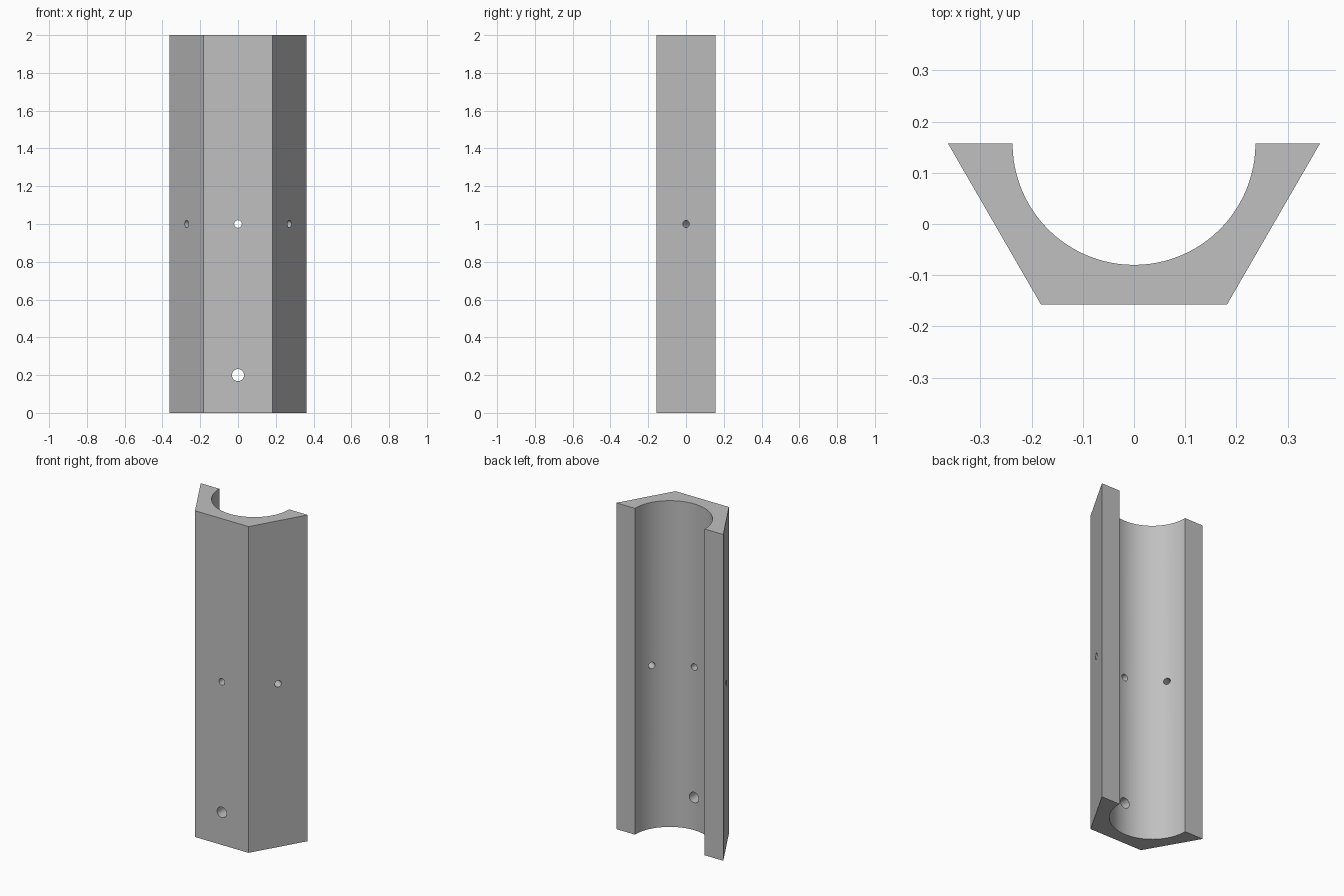
import bpy, bmesh
from math import radians, sin, cos, pi
from mathutils import Vector, Matrix

default_cube = bpy.data.objects.get("Cube")
if default_cube:
    bpy.data.objects.remove(default_cube, do_unlink=True)

HEIGHT = 2.0
OUTER = 0.363                    # hexagon corner radius
BORE = 0.237
AXIS_Y = OUTER * sin(pi / 3) / 2  # bore axis lies on the flat back plane
ARC_STEPS = 48

grey = bpy.data.materials.new("plain grey")
grey.use_nodes = True
colour = (0.53, 0.53, 0.53, 1)
grey.diffuse_color = colour
grey.node_tree.nodes["Principled BSDF"].inputs["Base Color"].default_value = colour


def add_object(name, bm):
    bmesh.ops.recalc_face_normals(bm, faces=bm.faces)
    mesh = bpy.data.meshes.new(name)
    bm.to_mesh(mesh)
    bm.free()
    mesh.materials.append(grey)
    obj = bpy.data.objects.new(name, mesh)
    bpy.context.collection.objects.link(obj)
    return obj


def polar(radius, angle):
    return Vector((radius * cos(angle), AXIS_Y + radius * sin(angle), 0))


# Half-hexagon block with a half-round channel, extruded upward
bm = bmesh.new()
outline = [polar(OUTER, pi + i * pi / 3) for i in range(4)]
outline += [polar(BORE, -i * pi / ARC_STEPS) for i in range(ARC_STEPS + 1)]
base = bm.faces.new([bm.verts.new(p) for p in outline])
walls = bmesh.ops.extrude_face_region(bm, geom=[base], use_keep_orig=True)
top = [v for v in walls["geom"] if isinstance(v, bmesh.types.BMVert)]
bmesh.ops.translate(bm, verts=top, vec=(0, 0, HEIGHT))
block = add_object("channel_block", bm)

# Round holes drilled radially: direction in degrees, height, radius
cutters = bmesh.new()
for degrees, z, radius in ((-150, 1, 0.02), (-90, 1, 0.02),
                           (-30, 1, 0.02), (-90, 0.2, 0.032)):
    angle = radians(degrees)
    place = (Matrix.Translation(polar(0.29, angle) + Vector((0, 0, z)))
             @ Matrix.Rotation(angle, 4, "Z") @ Matrix.Rotation(pi / 2, 4, "Y"))
    bmesh.ops.create_cone(cutters, cap_ends=True, segments=32, radius1=radius,
                          radius2=radius, depth=0.3, matrix=place)
drill = add_object("hole_cutters", cutters)
drill.hide_render = True

bpy.ops.object.select_all(action="DESELECT")
block.select_set(True)
bpy.context.view_layer.objects.active = block
cut = block.modifiers.new("holes", "BOOLEAN")
cut.operation = "DIFFERENCE"
cut.solver = "EXACT"
cut.object = drill
bpy.ops.object.modifier_apply(modifier=cut.name)
bpy.data.objects.remove(drill, do_unlink=True)

# Smooth channel and holes, crisp corners
bpy.ops.object.shade_smooth_by_angle(angle=radians(30))
